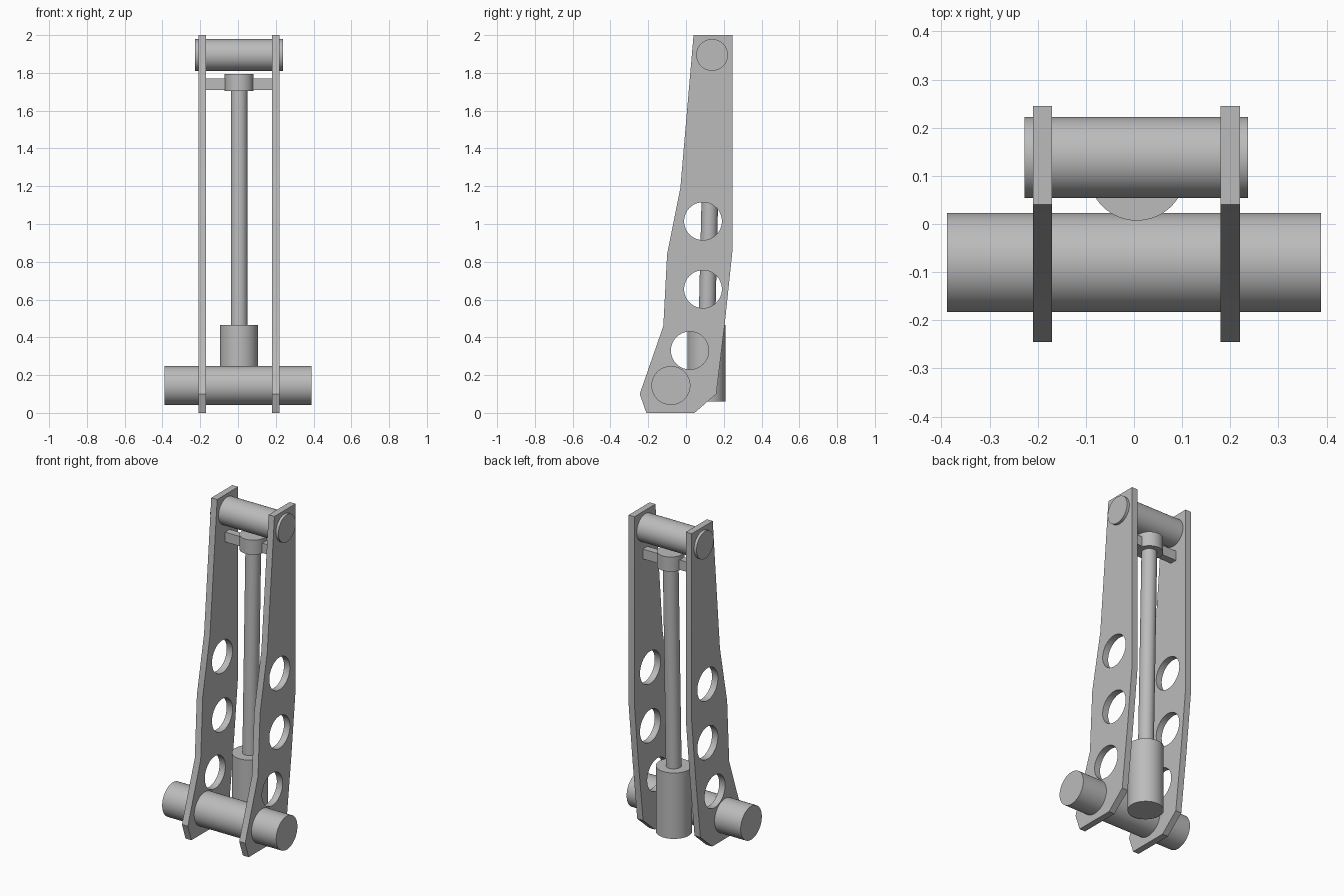
import bpy
import bmesh
from math import cos, sin, tau, pi, radians
from mathutils import Vector

cube = bpy.data.objects.get("Cube")
if cube:
    bpy.data.objects.remove(cube, do_unlink=True)

GREY = (0.5, 0.5, 0.5, 1)
steel = bpy.data.materials.new("grey steel")
steel.use_nodes = True
steel.diffuse_color = GREY
steel.node_tree.nodes["Principled BSDF"].inputs["Base Color"].default_value = GREY


def finish(obj, name):
    obj.name = name
    obj.data.materials.clear()
    obj.data.materials.append(steel)
    bpy.ops.object.select_all(action="DESELECT")
    obj.select_set(True)
    bpy.context.view_layer.objects.active = obj
    bpy.ops.object.shade_smooth_by_angle(angle=radians(30))


def rod(name, start, end, radius):
    """Solid cylinder running between two points."""
    start, end = Vector(start), Vector(end)
    axis = end - start
    bpy.ops.mesh.primitive_cylinder_add(
        vertices=64, radius=radius, depth=axis.length, location=(start + end) / 2,
        rotation=axis.to_track_quat("Z", "Y").to_euler())
    finish(bpy.context.object, name)


# Side plate outline (y, z) and lightening holes (y, z)
OUTLINE = [(0.04, 2), (0.245, 2), (0.245, 0.85), (0.205, 0.47), (0.16, 0.1),
           (0.045, 0), (-0.21, 0), (-0.245, 0.1), (-0.12, 0.46),
           (-0.1, 0.84), (-0.03, 1.19)]
HOLES = [(0.09, 1.015), (0.09, 0.655), (0.02, 0.33)]


def circle(cy, cz, radius, count=64):
    return [(cy + radius * cos(tau * i / count), cz + radius * sin(tau * i / count))
            for i in range(count)]


def side_plate(name, x):
    curve = bpy.data.curves.new(name, "CURVE")
    curve.dimensions = "2D"
    curve.fill_mode = "BOTH"
    curve.extrude = 0.02
    for loop in [OUTLINE] + [circle(y, z, 0.1) for y, z in HOLES]:
        spline = curve.splines.new("POLY")
        spline.points.add(len(loop) - 1)
        for point, (y, z) in zip(spline.points, loop):
            point.co = (y, z, 0, 1)
        spline.use_cyclic_u = True
    obj = bpy.data.objects.new(name, curve)
    bpy.context.collection.objects.link(obj)
    obj.location.x = x
    obj.rotation_euler = (pi / 2, 0, pi / 2)
    bpy.ops.object.select_all(action="DESELECT")
    obj.select_set(True)
    bpy.context.view_layer.objects.active = obj
    bpy.ops.object.convert(target="MESH")
    obj = bpy.context.object
    # Join the caps to the rims
    bm = bmesh.new()
    bm.from_mesh(obj.data)
    bmesh.ops.remove_doubles(bm, verts=bm.verts, dist=0.0001)
    bmesh.ops.recalc_face_normals(bm, faces=bm.faces)
    bm.to_mesh(obj.data)
    bm.free()
    finish(obj, name)


side_plate("left_side_plate", 0.2)
side_plate("right_side_plate", -0.19)

# Cross pins
rod("lower_axle", (-0.388, -0.08, 0.145), (0.388, -0.08, 0.145), 0.103)
rod("upper_pin", (-0.227, 0.138, 1.895), (0.237, 0.138, 1.895), 0.084)

# Piston: body, slightly leaning rod, collar
rod("piston_body", (0.006, 0.108, 0.06), (0.006, 0.108, 0.465), 0.101)
rod("piston_rod", (0.006, 0.11, 0.44), (0.006, 0.14, 1.72), 0.044)
rod("piston_collar", (0.006, 0.14, 1.705), (0.006, 0.14, 1.795), 0.077)

# Bar holding the collar between the plates
bpy.ops.mesh.primitive_cube_add(size=1, location=(0.005, 0.14, 1.74))
bar = bpy.context.object
bar.scale = (0.36, 0.045, 0.06)
finish(bar, "collar_crossbar")
